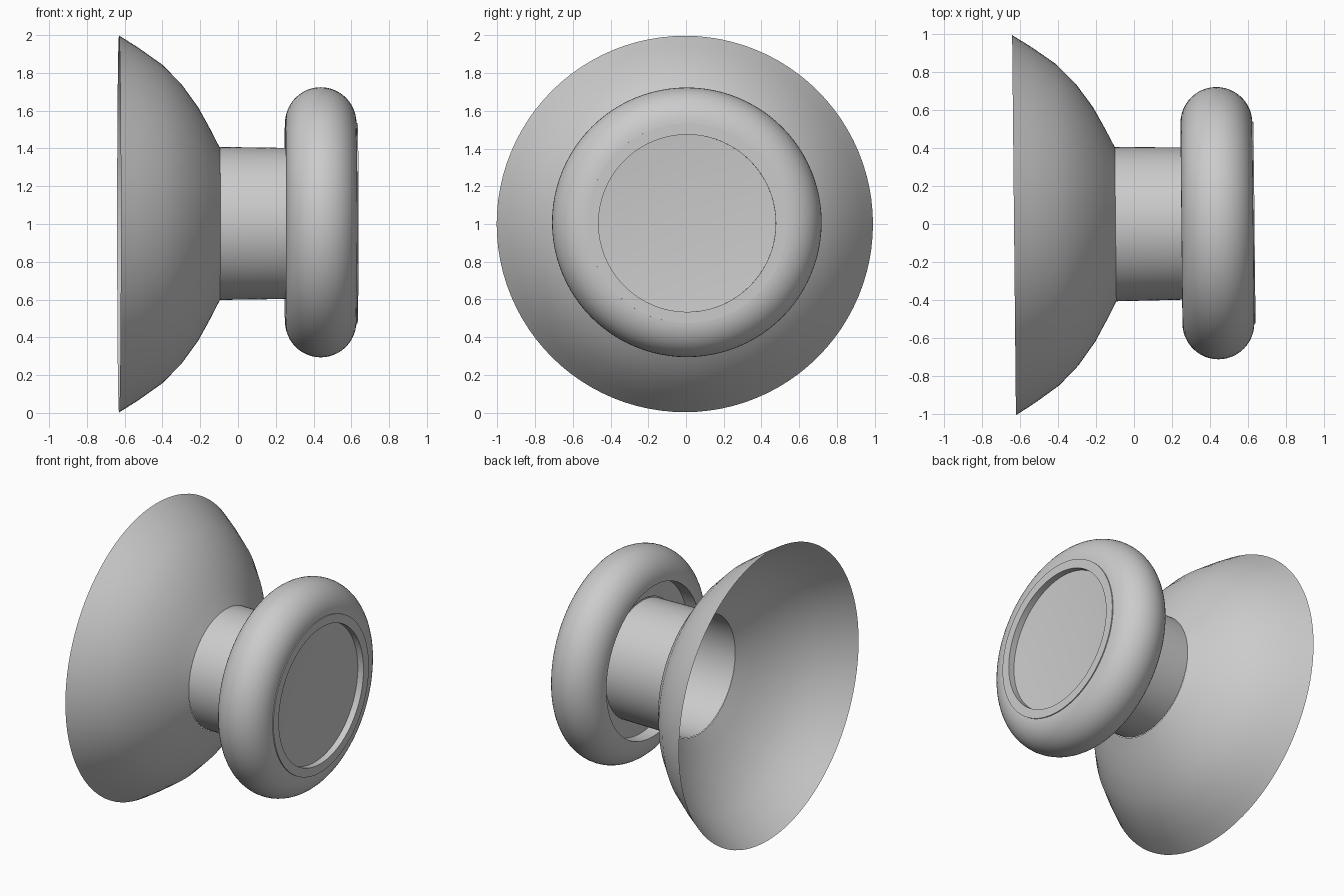
import bpy, bmesh, math
from mathutils import Matrix

if "Cube" in bpy.data.objects:
    bpy.data.objects.remove(bpy.data.objects["Cube"])

SEG = 96
TILT = Matrix.Rotation(math.radians(0.57), 4, 'Z')


def lathe(name, profile, z=1.0, angle=25):
    """Revolve (x, radius) points about the x axis; radius 0 makes a pole."""
    bm = bmesh.new()
    rings = []
    for x, r in profile:
        if r == 0:
            rings.append([bm.verts.new((x, 0, 0))] * SEG)
        else:
            rings.append([bm.verts.new((x, r * math.cos(2 * math.pi * i / SEG),
                                        r * math.sin(2 * math.pi * i / SEG)))
                          for i in range(SEG)])
    for a, b in zip(rings, rings[1:]):
        for i in range(SEG):
            j = (i + 1) % SEG
            quad = list(dict.fromkeys((a[i], b[i], b[j], a[j])))
            bm.faces.new(quad)
    bmesh.ops.transform(bm, matrix=Matrix.Translation((0, 0, z)) @ TILT, verts=bm.verts)
    bmesh.ops.recalc_face_normals(bm, faces=bm.faces)
    me = bpy.data.meshes.new(name)
    bm.to_mesh(me)
    bm.free()
    ob = bpy.data.objects.new(name, me)
    bpy.context.collection.objects.link(ob)
    bpy.ops.object.select_all(action='DESELECT')
    ob.select_set(True)
    bpy.context.view_layer.objects.active = ob
    bpy.ops.object.shade_smooth_by_angle(angle=math.radians(angle))
    return ob


# Thin open bell flange
lathe("bell_flange", [(-0.63, 0.998), (-0.53, 0.935), (-0.40, 0.843), (-0.30, 0.741),
                      (-0.21, 0.617), (-0.15, 0.508), (-0.097, 0.405)])

# Hollow neck, slightly tapered
lathe("neck", [(-0.097, 0.405), (0.25, 0.400), (0.34, 0.399)], z=1.003)

# Rounded ring: half-round outside with a straight inner wall
arc = [(0.438 - 0.189 * math.cos(math.pi * k / 24),
        0.525 + 0.19 * math.sin(math.pi * k / 24)) for k in range(25)]
lathe("round_ring", [(0.34, 0.399), (0.34, 0.52), (0.249, 0.52)] + arc, z=1.009)

# Front cap: raised lip around a shallow dished disc
lathe("front_cap", [(0.60, 0.53), (0.633, 0.53), (0.633, 0.47), (0.59, 0.47),
                    (0.58, 0.35), (0.572, 0.18), (0.57, 0)], z=1.004)
